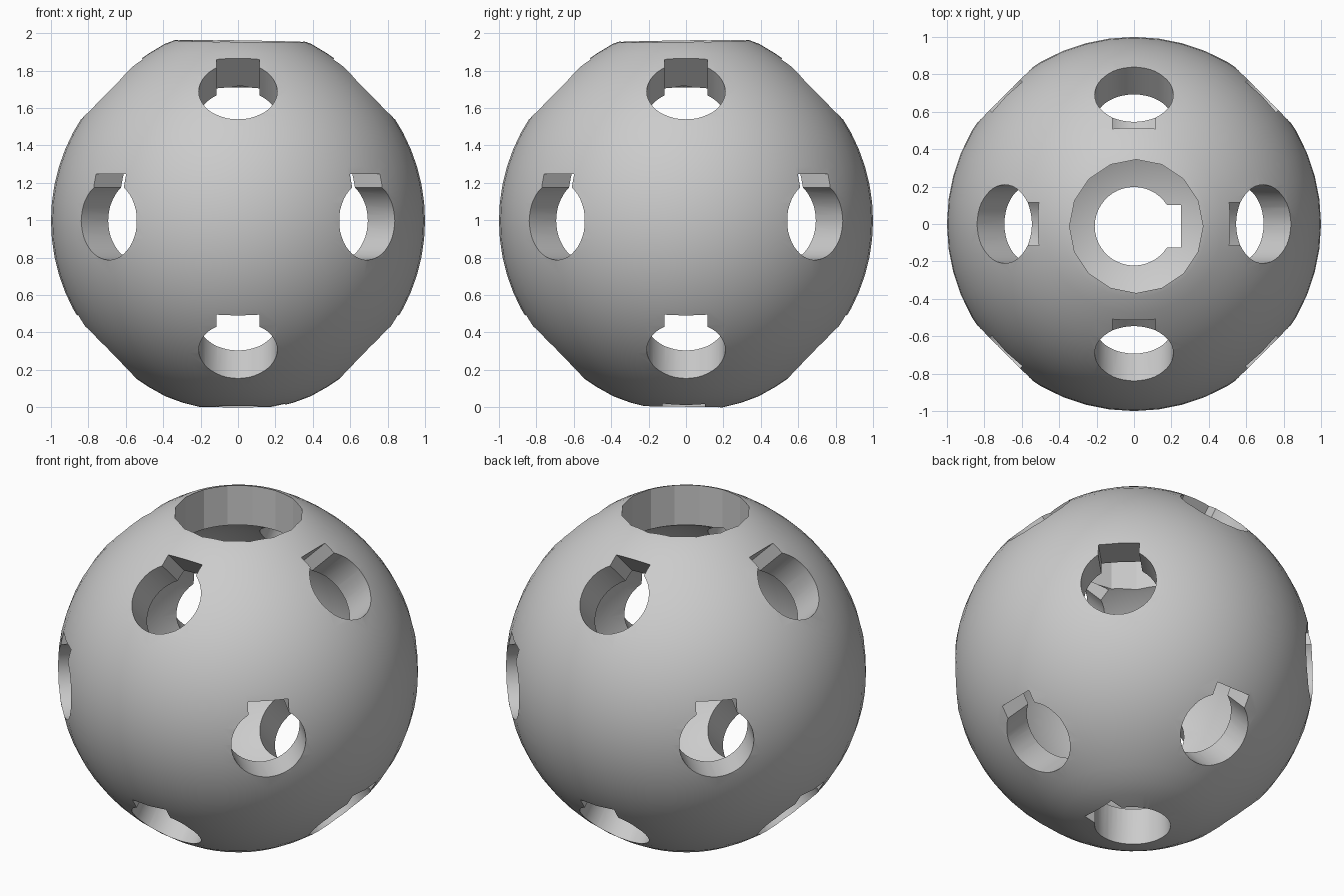
import bpy, bmesh, math
from mathutils import Vector

cube = bpy.data.objects.get("Cube")
if cube:
    bpy.data.objects.remove(cube, do_unlink=True)

HOLE, NOTCH_REACH, NOTCH_HALF = 0.21, 0.25, 0.114
OUTER, INNER = 1.0, 0.8
X, Z = Vector((1, 0, 0)), Vector((0, 0, 1))

grey = bpy.data.materials.new("plain grey")
grey.use_nodes = True
colour = (0.6, 0.6, 0.6, 1)
grey.diffuse_color = colour
grey.node_tree.nodes["Principled BSDF"].inputs["Base Color"].default_value = colour


def make_object(name, bm):
    mesh = bpy.data.meshes.new(name)
    bm.to_mesh(mesh)
    bm.free()
    obj = bpy.data.objects.new(name, mesh)
    bpy.context.collection.objects.link(obj)
    mesh.materials.append(grey)
    return obj


def sphere(radius):
    bm = bmesh.new()
    bmesh.ops.create_uvsphere(bm, u_segments=48, v_segments=32, radius=radius)
    return bm


def add_prism(bm, profile, axis, up, offset=Vector()):
    """Closed prism along axis; profile x runs along up, y across it."""
    side = axis.cross(up)
    rings = [[bm.verts.new(offset + axis * depth + up * a + side * b) for a, b in profile]
             for depth in (0.65, 1.3)]
    bm.faces.new(rings[0][::-1])
    bm.faces.new(rings[1])
    n = len(profile)
    for i in range(n):
        j = (i + 1) % n
        bm.faces.new((rings[0][i], rings[0][j], rings[1][j], rings[1][i]))


def circle(radius, count):
    return [(radius * math.cos(math.tau * i / count), radius * math.sin(math.tau * i / count))
            for i in range(count)]


def keyhole(count=36):
    start = math.asin(NOTCH_HALF / HOLE)
    step = (math.tau - 2 * start) / count
    arc = [(HOLE * math.cos(start + i * step), HOLE * math.sin(start + i * step))
           for i in range(count + 1)]
    return arc + [(NOTCH_REACH, -NOTCH_HALF), (NOTCH_REACH, NOTCH_HALF)]


def cut_away(target, bm):
    """Subtract a closed mesh from the target."""
    cutter = make_object("cutter", bm)
    cutter.hide_render = True
    cut = target.modifiers.new("cut", 'BOOLEAN')
    cut.operation = 'DIFFERENCE'
    cut.solver = 'EXACT'
    cut.object = cutter
    bpy.ops.object.modifier_apply(modifier=cut.name)
    bpy.data.objects.remove(cutter, do_unlink=True)


# Ball, bulging slightly at the poles
bm = sphere(OUTER)
for v in bm.verts:
    bulge = 0.025 if v.co.z > 0 else 0.017
    v.co *= 1 + bulge * min(1, abs(v.co.z) / 0.93) ** 12
shell = make_object("hollow_ball", bm)
bpy.context.view_layer.objects.active = shell
shell.select_set(True)

# Cavity
cut_away(shell, sphere(INNER))

# Keyed holes: three rings of four, with every notch pointing up
bm = bmesh.new()
for tilt, turn in ((45, 0), (0, 45), (-45, 0)):
    for quarter in range(4):
        e, a = math.radians(tilt), math.radians(turn + 90 * quarter)
        flat = Vector((math.cos(a), math.sin(a), 0))
        axis = flat * math.cos(e) + Z * math.sin(e)
        up = Z * math.cos(e) - flat * math.sin(e)
        add_prism(bm, keyhole(), axis, up)

# Keyed hole underneath
add_prism(bm, keyhole(), -Z, X, Vector((0, -0.012, 0)))
cut_away(shell, bm)

# Wide faceted opening on top
bm = bmesh.new()
add_prism(bm, circle(0.357, 16), Z, X, Vector((0.012, -0.012, 0)))
cut_away(shell, bm)

# Stand on the ground and smooth the curved surfaces
lowest = min(v.co.z for v in shell.data.vertices)
for v in shell.data.vertices:
    v.co.z -= lowest
bpy.ops.object.shade_smooth_by_angle(angle=math.radians(20))
